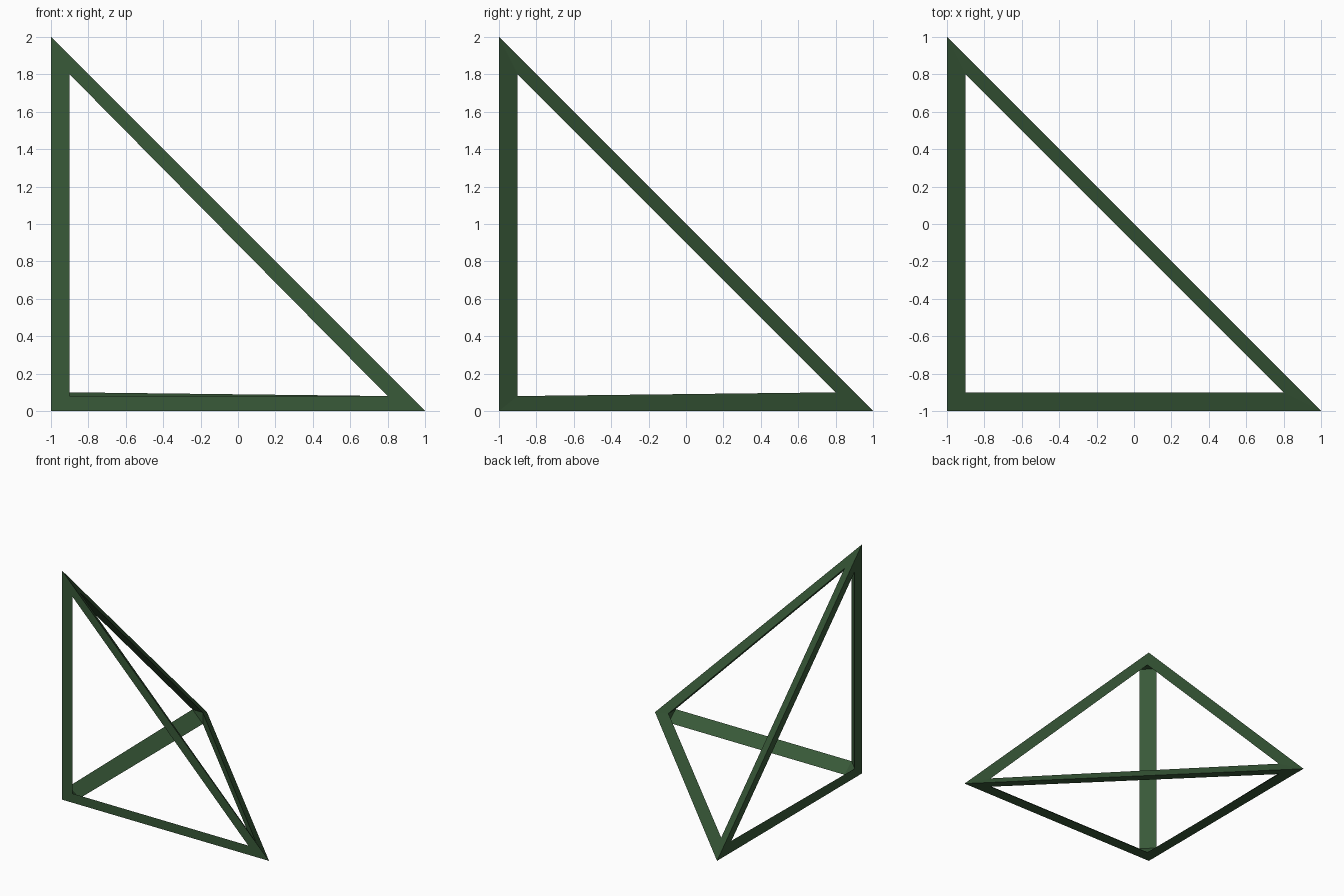
import bpy, bmesh
from itertools import combinations
from mathutils import Vector

if "Cube" in bpy.data.objects:
    bpy.data.objects.remove(bpy.data.objects["Cube"])

# Corners of the tetrahedron and the matching inner opening corners
outer = [Vector(p) for p in ((-1, -1, 2), (-1, -1, 0), (1, -1, 0), (-1, 1, 0))]
inner = [Vector(p) for p in ((-.9, -.9, 1.8), (-.9, -.9, .08), (.8, -.9, .08), (-.9, .8, .1))]

# Each side: its three corners, and the axis/value of the flat plane it lies in
sides = [((0, 1, 2), (1, -1)), ((0, 1, 3), (0, -1)),
         ((1, 2, 3), (2, 0)), ((0, 2, 3), None)]

bm = bmesh.new()
ov = [bm.verts.new(p) for p in outer]
hole = {}
for s, (corners, plane) in enumerate(sides):
    for c in corners:
        p = inner[c].copy()
        if plane:
            p[plane[0]] = plane[1]
        hole[s, c] = bm.verts.new(p)
    # flat rim around the opening
    for a, b in combinations(corners, 2):
        bm.faces.new((ov[a], ov[b], hole[s, b], hole[s, a]))

# Inner face of each bar, joining the two neighbouring openings
for a, b in combinations(range(4), 2):
    s, t = [i for i, (c, _) in enumerate(sides) if a in c and b in c]
    bm.faces.new((hole[s, a], hole[s, b], hole[t, b], hole[t, a]))

# Inner corner caps
for c in range(4):
    bm.faces.new([hole[i, c] for i in range(4) if (i, c) in hole])

bmesh.ops.recalc_face_normals(bm, faces=bm.faces)
mesh = bpy.data.meshes.new("tetrahedron_frame")
bm.to_mesh(mesh)
bm.free()
frame = bpy.data.objects.new("tetrahedron_frame", mesh)
bpy.context.collection.objects.link(frame)

green = bpy.data.materials.new("dark_green")
green.diffuse_color = (.04, .1, .04, 1)
green.use_nodes = True
green.node_tree.nodes["Principled BSDF"].inputs["Base Color"].default_value = green.diffuse_color
mesh.materials.append(green)
